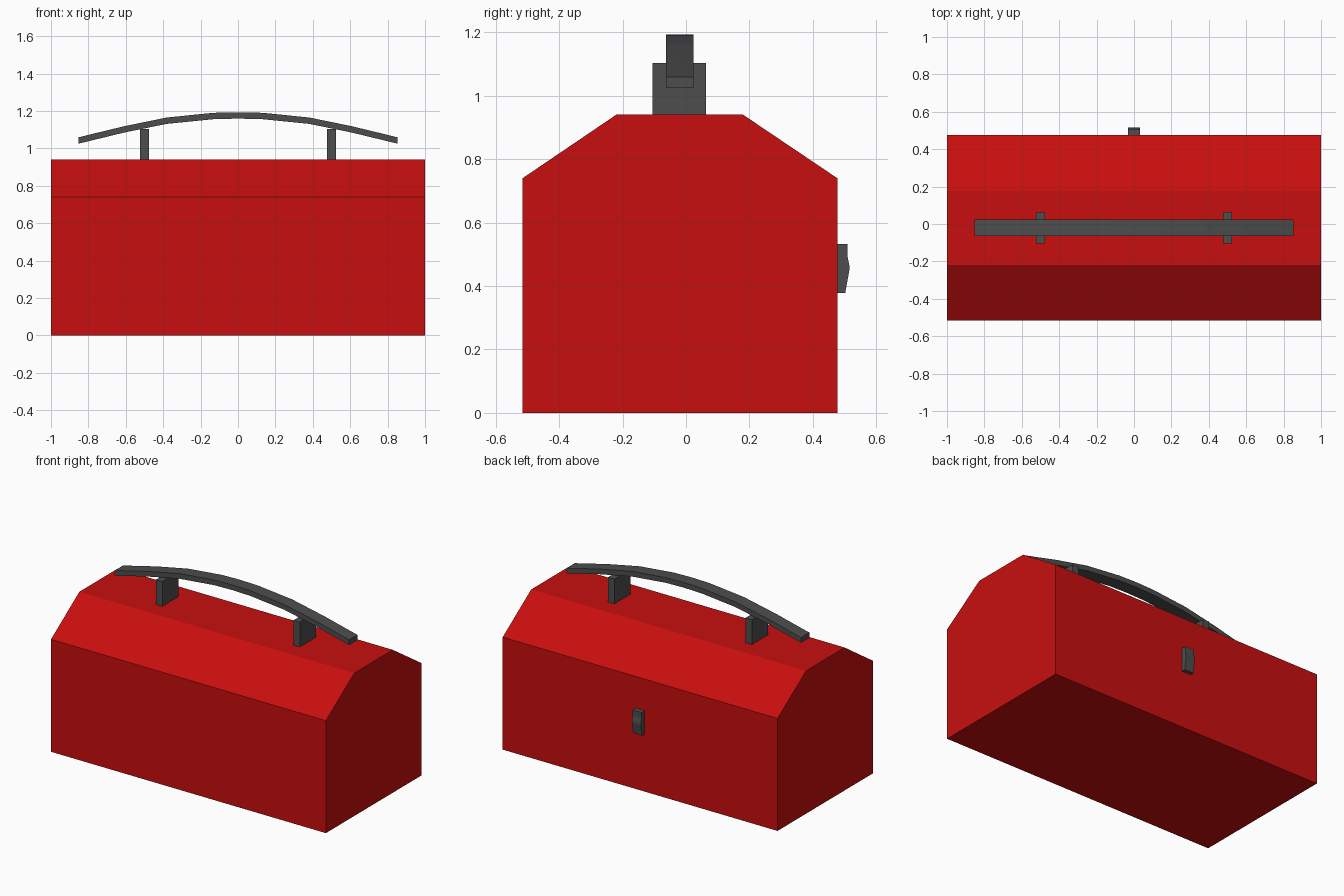
import bpy, bmesh
from mathutils import Vector

if "Cube" in bpy.data.objects:
    bpy.data.objects.remove(bpy.data.objects["Cube"])


def material(name, rgb):
    m = bpy.data.materials.new(name)
    m.diffuse_color = (*rgb, 1)
    m.use_nodes = True
    m.node_tree.nodes["Principled BSDF"].inputs["Base Color"].default_value = m.diffuse_color
    return m


RED = material("toolbox red", (0.58, 0.0045, 0.0045))
GREY = material("dark grey", (0.075, 0.075, 0.075))


def finish(name, bm, mat):
    bmesh.ops.recalc_face_normals(bm, faces=bm.faces)
    me = bpy.data.meshes.new(name)
    bm.to_mesh(me)
    bm.free()
    me.materials.append(mat)
    ob = bpy.data.objects.new(name, me)
    bpy.context.collection.objects.link(ob)
    return ob


def loft(name, rings, mat):
    """Join matching rings of points into a capped solid."""
    bm = bmesh.new()
    vs = [[bm.verts.new(p) for p in r] for r in rings]
    n = len(vs[0])
    for a, b in zip(vs, vs[1:]):
        for i in range(n):
            j = (i + 1) % n
            bm.faces.new((a[i], a[j], b[j], b[i]))
    bm.faces.new(vs[0])
    bm.faces.new(vs[-1])
    return finish(name, bm, mat)


def prism(name, yz, x0, x1, mat):
    return loft(name, [[(x, y, z) for y, z in yz] for x in (x0, x1)], mat)


# Body with sloped lid
prism("body", [(-0.515, 0), (0.477, 0), (0.477, 0.74), (0.18, 0.94),
               (-0.22, 0.94), (-0.515, 0.74)], -1, 1, RED)

# Handle posts
for side, x in (("left", -0.5), ("right", 0.5)):
    prism(side + "_handle_post", [(-0.105, 0.935), (0.063, 0.935),
                                  (0.063, 1.103), (-0.105, 1.103)],
          x - 0.023, x + 0.023, GREY)

# Arched handle: half path mirrored about the middle (x, top z)
half = [(0.853, 1.059), (0.61, 1.118), (0.38, 1.165), (0.13, 1.19)]
path = [(-x, z) for x, z in half] + [(0, 1.193)] + half[::-1]
loft("handle", [[(x, -0.063, z - 0.034), (x, 0.023, z - 0.034),
                 (x, 0.023, z), (x, -0.063, z)] for x, z in path], GREY)

# Latch frame: open window showing the body behind it
bm = bmesh.new()
plate = bm.faces.new([bm.verts.new((x, 0.475, z)) for x, z in
                      ((-0.078, 0.364), (0.078, 0.364), (0.078, 0.554), (-0.078, 0.554))])
bmesh.ops.inset_region(bm, faces=[plate], thickness=0.024)
bmesh.ops.delete(bm, geom=[plate], context='FACES')
ring = bm.faces[:]
ext = bmesh.ops.extrude_face_region(bm, geom=ring, use_keep_orig=True)
bmesh.ops.translate(bm, vec=Vector((0, 0.025, 0)),
                    verts=[g for g in ext["geom"] if isinstance(g, bmesh.types.BMVert)])
finish("latch_frame", bm, GREY)

# Latch lever with bulging profile
prism("latch_lever", [(0.475, 0.378), (0.502, 0.378), (0.515, 0.45), (0.515, 0.465),
                      (0.509, 0.495), (0.509, 0.532), (0.475, 0.532)],
      -0.033, 0.033, GREY)
